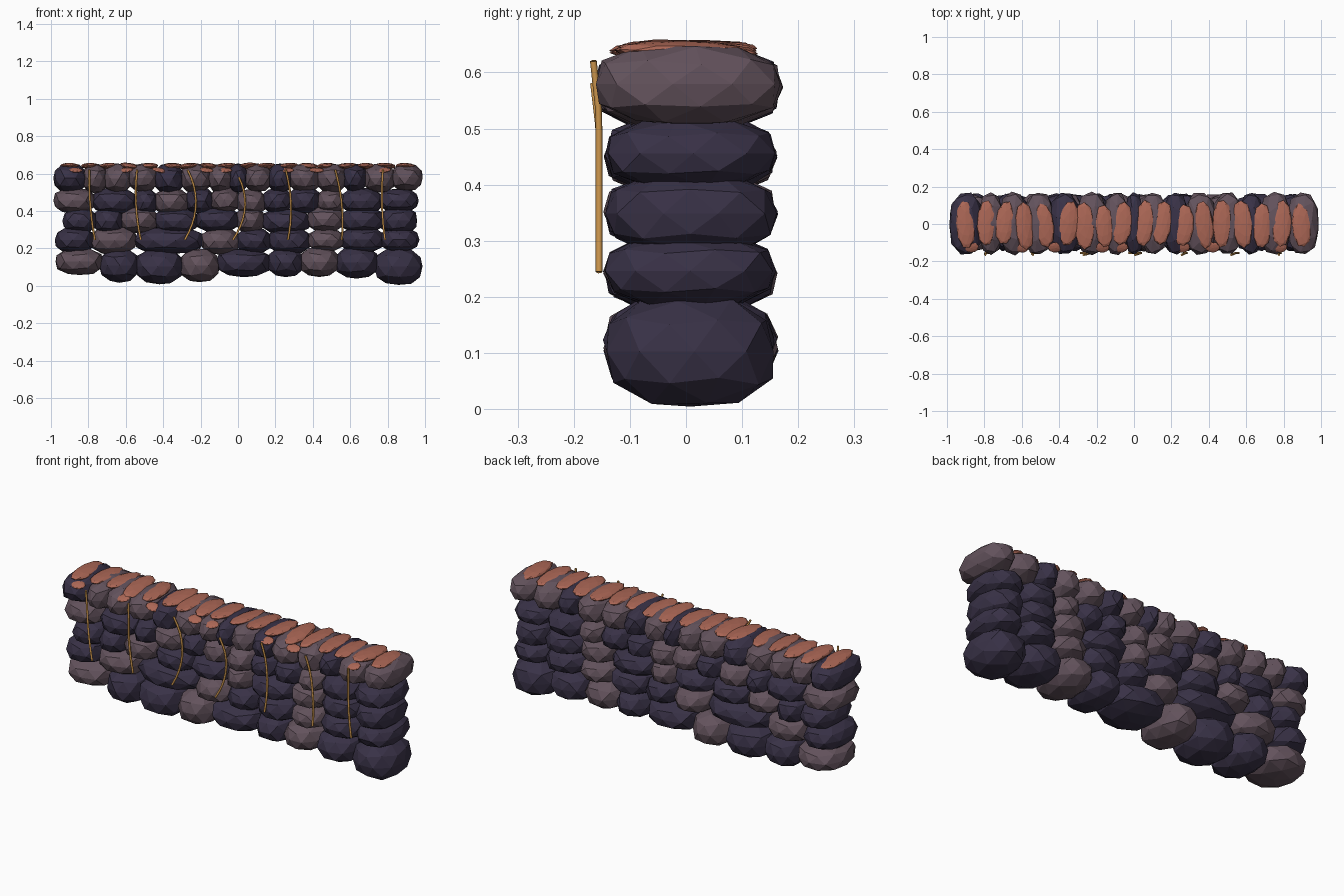
import bpy, bmesh, math, random
from mathutils import Vector, Matrix

if "Cube" in bpy.data.objects:
    bpy.data.objects.remove(bpy.data.objects["Cube"])

random.seed(4)


def material(name, color):
    m = bpy.data.materials.new(name)
    m.diffuse_color = (*color, 1)
    m.use_nodes = True
    m.node_tree.nodes["Principled BSDF"].inputs["Base Color"].default_value = m.diffuse_color
    return m


DARK = material("dark_stone", (0.040, 0.031, 0.062))
LIGHT = material("mauve_stone", (0.125, 0.085, 0.108))
RUST = material("rust_cap", (0.41, 0.135, 0.092))
GOLD = material("gold_vine", (0.62, 0.31, 0.075))


def pebble(name, mat, center, half, power=2.5, rough=0.04, tilt=(0, 0, 0)):
    """Faceted, slightly boxy ellipsoid with a little irregularity."""
    bm = bmesh.new()
    bmesh.ops.create_icosphere(bm, subdivisions=2, radius=1)
    rot = (Matrix.Rotation(tilt[2], 3, 'Z') @ Matrix.Rotation(tilt[1], 3, 'Y')
           @ Matrix.Rotation(tilt[0], 3, 'X'))
    spin = Matrix.Rotation(random.uniform(0, 6.28), 3, 'Z')
    for v in bm.verts:
        p = spin @ v.co
        n = sum(abs(c) ** power for c in p) ** (1 / power)
        p = p / n * random.uniform(1 - rough, 1 + rough * 0.3)
        v.co = rot @ Vector(a * b for a, b in zip(p, half)) + Vector(center)
    me = bpy.data.meshes.new(name)
    bm.to_mesh(me)
    bm.free()
    me.materials.append(mat)
    ob = bpy.data.objects.new(name, me)
    bpy.context.collection.objects.link(ob)
    return ob


# Stone courses: bottom, top, boundaries along x, tone of each stone
courses = [
    (0.03, 0.20, [-.98, -.73, -.54, -.30, -.11, .17, .34, .53, .74, .99], "LDDLDDLDD"),
    (0.18, 0.31, [-.98, -.78, -.55, -.19, 0, .17, .38, .56, .77, .97], "DLDLDDLDD"),
    (0.285, 0.415, [-.94, -.76, -.62, -.44, -.22, 0, .13, .38, .56, .77, .96], "DDLDDLDLDD"),
    (0.39, 0.52, [-.99, -.77, -.55, -.44, -.27, -.14, 0, .14, .28, .43, .56, .76, .97],
     "LDDLDLLDDLDD"),
    (0.505, 0.65, [-.99, -.82, -.71, -.58, -.44, -.30, -.15, -.04, .04, .17, .28, .43, .57,
                   .68, .83, .99], "DLLLDLLDLDLLDLL"),
]
# Drop of individual base stones below or above the course bottom
base_z = [.06, .02, .01, .02, .05, .05, .05, .04, .005]

for row, (low, high, edges, tones) in enumerate(courses):
    for i, tone in enumerate(tones):
        a, b = edges[i], edges[i + 1]
        lap_a = 0 if i == 0 else 0.014
        lap_b = 0 if i == len(tones) - 1 else 0.014
        a, b = a - lap_a, b + lap_b
        z0 = base_z[i] if row == 0 else low + random.uniform(-.012, .004)
        z1 = high + random.uniform(-.006, .008) * (row < 4)
        depth = 0.170 if row == 4 else 0.155
        pebble(f"stone_{row}_{i}", DARK if tone == "D" else LIGHT,
               ((a + b) / 2, 0.003 if row == 4 else 0.008, (z0 + z1) / 2),
               ((b - a) / 2, depth, (z1 - z0) / 2 + .004))

# Thin rust slabs laid crosswise along the top
cap_x = [-.90, -.79, -.69, -.585, -.48, -.35, -.265, -.16, -.065, .055, .15,
         .265, .375, .47, .58, .685, .79, .895]
for i, x in enumerate(cap_x):
    pebble(f"cap_slab_{i}", RUST, (x, random.uniform(-.012, .005), .640),
           (random.uniform(.050, .058), random.uniform(.115, .132), .017),
           power=2.1, rough=.05,
           tilt=(random.uniform(-.05, .05), random.uniform(-.12, .12),
                 random.uniform(-.12, .12)))

# Small rust flakes hanging over the front edge
for i, x in enumerate([-.87, -.60, -.42, -.17, -.07, .26, .42, .78]):
    pebble(f"edge_flake_{i}", RUST, (x, -.125, .618), (.04, .03, .009),
           power=2, tilt=(.35, random.uniform(-.2, .2), 0))

# Gold vines on the front: x at top, middle and bottom, plus top height
vines = [(-.795, -.79, -.765, .62), (-.54, -.545, -.52, .62), (-.27, -.225, -.285, .62),
         (.005, .037, -.027, .58), (.255, .283, .267, .62), (.52, .555, .555, .62),
         (.775, .77, .786, .62)]
for i, (xt, xm, xb, top) in enumerate(vines):
    cu = bpy.data.curves.new(f"vine_{i}", 'CURVE')
    cu.dimensions = '3D'
    cu.bevel_depth = 0.006
    cu.bevel_resolution = 1
    cu.use_fill_caps = True
    sp = cu.splines.new('POLY')
    n = 10
    sp.points.add(n - 1)
    for k in range(n):
        t = k / (n - 1)
        x = 2 * (t - .5) * (t - 1) * xt + 4 * t * (1 - t) * xm + 2 * t * (t - .5) * xb
        sp.points[k].co = (x, -.155 - .010 * max(0, 1 - 4 * t), top + (.245 - top) * t, 1)
    cu.materials.append(GOLD)
    bpy.context.collection.objects.link(bpy.data.objects.new(f"vine_{i}", cu))
